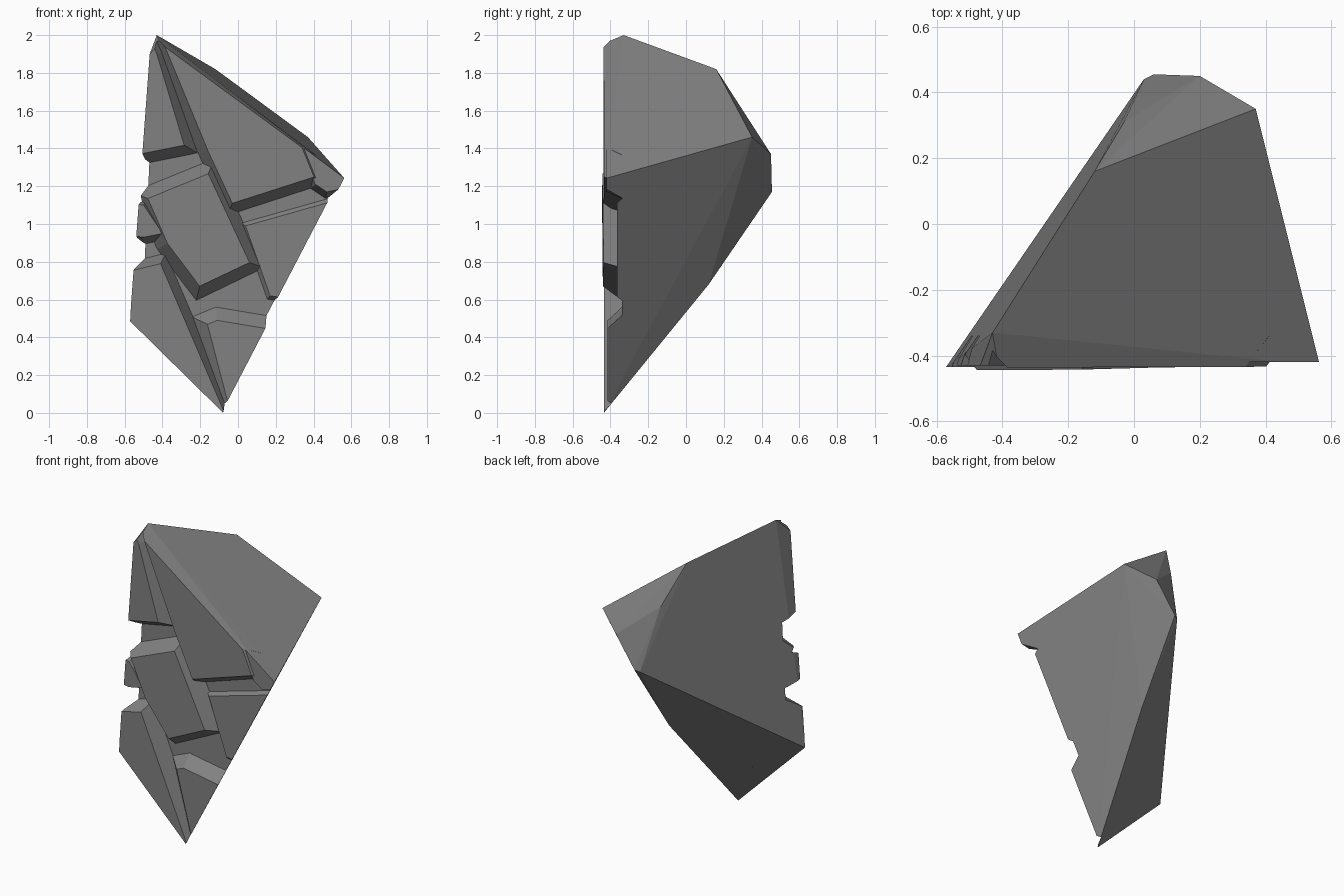
import bpy, bmesh
from mathutils import Vector

cube = bpy.data.objects.get("Cube")
if cube:
    bpy.data.objects.remove(cube, do_unlink=True)

# One stone colour
stone = bpy.data.materials.new("grey_stone")
stone.use_nodes = True
grey = (0.22, 0.22, 0.22, 1)
stone.diffuse_color = grey
stone.node_tree.nodes["Principled BSDF"].inputs["Base Color"].default_value = grey

# Corners of the broken chunk's outer shape
CORNERS = [(-.43, -.33, 2), (-.41, -.45, 1.95), (-.475, -.45, 1.88),
           (-.12, .16, 1.82), (.37, .35, 1.46), (.565, -.43, 1.24),
           (.20, .45, 1.37), (.06, .455, 1.17), (.03, .44, 1.16),
           (-.03, .31, 1.56), (.04, .12, .68), (-.08, -.435, 0),
           (-.575, -.44, .48)]
MORTAR_Y = -.34


def hull(points):
    bm = bmesh.new()
    for p in points:
        bm.verts.new(p)
    found = bmesh.ops.convex_hull(bm, input=bm.verts)
    spare = {g for g in found["geom_interior"] + found["geom_unused"]
             if isinstance(g, bmesh.types.BMVert)}
    bmesh.ops.delete(bm, geom=list(spare), context='VERTS')
    return bm


def clip(bm, point, normal):
    """Keep the part of a convex solid behind a plane, then close it again."""
    bmesh.ops.bisect_plane(bm, geom=bm.verts[:] + bm.edges[:] + bm.faces[:], dist=1e-5,
                           plane_co=point, plane_no=normal, clear_outer=True)
    points = [v.co.copy() for v in bm.verts]
    bm.free()
    return hull(points)


def finish(bm, name):
    bmesh.ops.remove_doubles(bm, verts=bm.verts, dist=.0005)
    bmesh.ops.dissolve_limit(bm, angle_limit=.035, verts=bm.verts, edges=bm.edges)
    bmesh.ops.recalc_face_normals(bm, faces=bm.faces)
    mesh = bpy.data.meshes.new(name)
    bm.to_mesh(mesh)
    bm.free()
    mesh.materials.append(stone)
    bpy.context.collection.objects.link(bpy.data.objects.new(name, mesh))


def block(name, front, slope, outline):
    """Stone with a flat front and sloping sides, trimmed by the chunk's shape."""
    bm = clip(hull(CORNERS), (0, front, 0), (0, -1, 0))
    bm = clip(bm, (0, MORTAR_Y, 0), (0, 1, 0))
    pts = [Vector((x, front, z)) for x, z in outline]
    centre = sum(pts, Vector()) / len(pts)
    for a, b in zip(pts, pts[1:] + pts[:1]):
        edge = (b - a).normalized()
        out = Vector((edge.z, 0, -edge.x))
        if out.dot(a - centre) < 0:
            out = -out
        bm = clip(bm, a, out + Vector((0, -slope, 0)))
    finish(bm, name)


# Solid core behind the joints
finish(clip(hull(CORNERS), (0, MORTAR_Y, 0), (0, -1, 0)), "core")

# Stones of the front face, outlines as (x, z)
block("upper_right_stone", -.436, .55,
      [(-.42, 2.02), (-.16, 1.39), (-.03, 1.11), (.40, 1.25), (.34, 1.40), (.2, 1.7)])
block("right_corner_stone", -.42, .4,
      [(.30, 1.45), (.41, 1.21), (.47, 1.17), (.7, 1.22), (.6, 1.5)])
block("upper_left_stone", -.43, .6,
      [(-.46, 2.0), (-.43, 1.9), (-.22, 1.43), (-.27, 1.42), (-.6, 1.34), (-.6, 1.9)])
block("middle_stone", -.45, .6,
      [(-.53, 1.11), (-.16, 1.26), (.05, .80), (-.26, .65), (-.37, .90)])
block("middle_left_stone", -.43, .4,
      [(-.65, 1.12), (-.5, 1.1), (-.40, .95), (-.5, .93), (-.65, .95)])
block("right_stone", -.365, .8,
      [(.04, .99), (.50, 1.12), (.3, .6), (.17, .62)])
block("lower_right_stone", -.415, .9,
      [(-.17, .50), (-.11, .49), (.11, .58), (.25, .5), (.0, -.1), (-.06, .08)])
block("lower_left_stone", -.434, .5,
      [(-.7, .72), (-.41, .79), (-.08, .02), (-.07, -.1), (-.7, -.1)])
